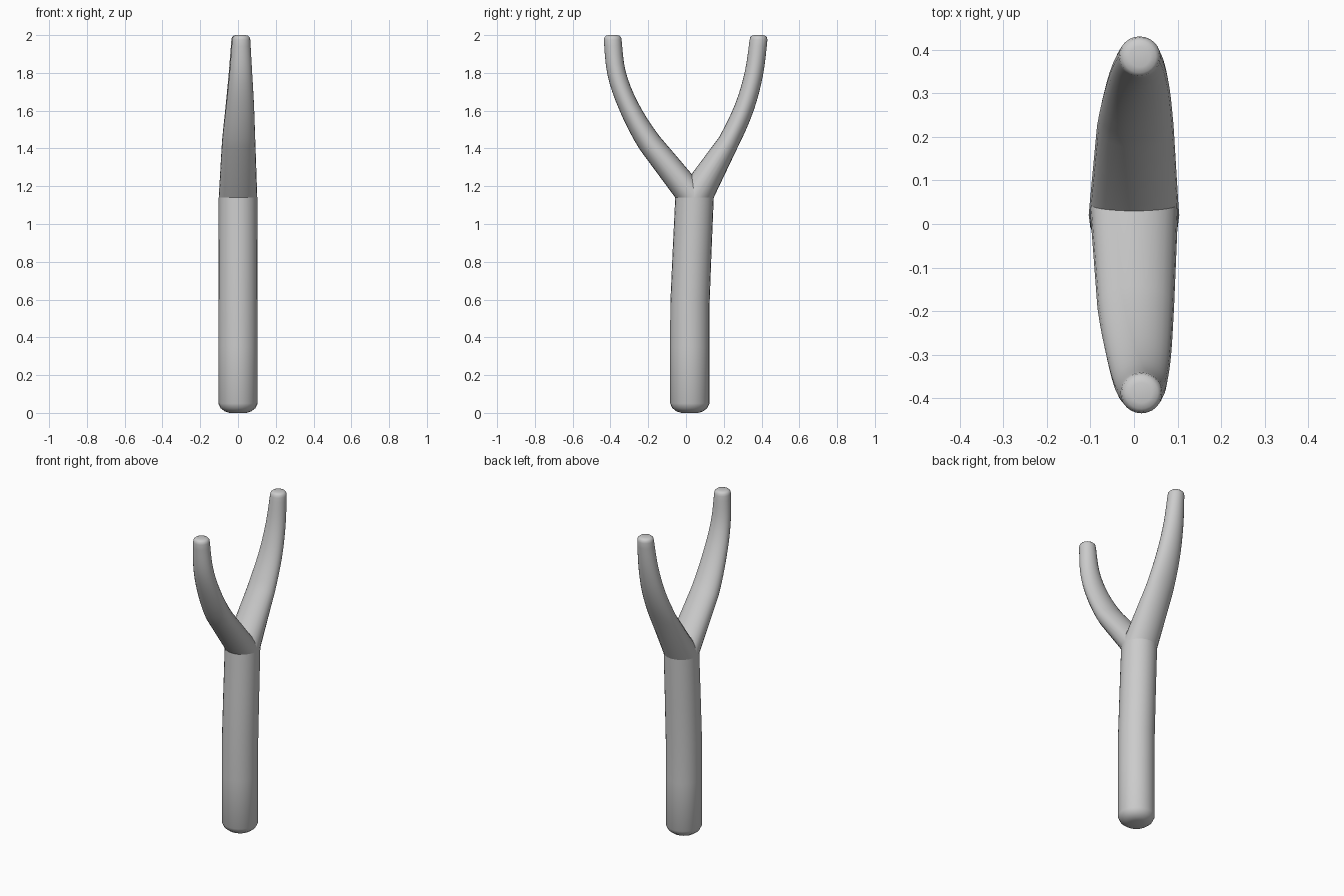
import bpy, bmesh, math
from mathutils import Vector

if "Cube" in bpy.data.objects:
    bpy.data.objects.remove(bpy.data.objects["Cube"])

N = 24
ANG = [2 * math.pi * i / N for i in range(N)]
FORK_Z, FORK_Y, R = 1.14, 0.045, 0.102


def loft(name, rings, caps):
    """Skin a list of rings and close the chosen ends."""
    bm = bmesh.new()
    vs = [[bm.verts.new(p) for p in r] for r in rings]
    for a, b in zip(vs, vs[1:]):
        for i in range(N):
            j = (i + 1) % N
            bm.faces.new((a[i], a[j], b[j], b[i]))
    for c in caps:
        bm.faces.new(vs[c])
    bmesh.ops.recalc_face_normals(bm, faces=bm.faces)
    me = bpy.data.meshes.new(name)
    bm.to_mesh(me)
    bm.free()
    ob = bpy.data.objects.new(name, me)
    bpy.context.collection.objects.link(ob)
    bpy.ops.object.select_all(action='DESELECT')
    ob.select_set(True)
    bpy.context.view_layer.objects.active = ob
    bpy.ops.object.shade_smooth_by_angle(angle=math.radians(35))
    return ob


def catmull(p, t):
    """Smooth interpolation through tuples of values, t in 0..len-1."""
    i = min(int(t), len(p) - 2)
    f = t - i
    q = [Vector(p[min(max(k, 0), len(p) - 1)]) for k in range(i - 1, i + 3)]
    return 0.5 * (2 * q[1] + (q[2] - q[0]) * f
                  + (2 * q[0] - 5 * q[1] + 4 * q[2] - q[3]) * f * f
                  + (3 * q[1] - q[0] - 3 * q[2] + q[3]) * f ** 3)


# Handle: slightly bent pole with a rounded foot (y, z, radius)
profile = [(0.02, 0, 0.045), (0.02, 0.008, 0.07), (0.02, 0.025, 0.092), (0.02, 0.05, 0.104),
           (0.02, 0.35, 0.104), (0.021, 0.58, 0.104), (0.032, 0.85, 0.103), (FORK_Y, FORK_Z, R)]
loft("handle", [[(r * math.cos(a), y + r * math.sin(a), z) for a in ANG]
                for y, z, r in profile], (0,))


def prong(name, s, path):
    """Path rows: y, z, x centre, x radius, in-plane radius."""
    # Base: outer half follows the handle rim, inner half arches up the crotch
    base = []
    for a in ANG:
        c, d = math.cos(a), math.sin(a)
        if d >= 0:
            base.append((R * c, FORK_Y + s * R * d, FORK_Z))
        else:
            base.append((R * c, FORK_Y + 0.015 * d, FORK_Z - 0.125 * d))
    rings = [base]
    pts = [Vector(p) for p in path]
    steps = 4 * (len(path) - 1)
    rows = [catmull(path_v, k / 4) for path_v in [[list(p) for p in pts]] for k in range(4, steps + 1)]
    for k, row in enumerate(rows):
        y, z, xc, rx, rn = row
        lo, hi = rows[max(k - 1, 0)], rows[min(k + 1, len(rows) - 1)]
        ty, tz = hi[0] - lo[0], hi[1] - lo[1]
        if k == len(rows) - 1:
            ty, tz = 0, 1
        ln = math.hypot(ty, tz)
        ny, nz = s * tz / ln, -s * ty / ln
        rings.append([(xc + rx * math.cos(a), y + ny * rn * math.sin(a),
                       z + nz * rn * math.sin(a)) for a in ANG])
    # Rounded tip
    y, z, xc, rx, rn = rows[-1]
    for sc, h in ((0.94, 0.55), (0.78, 0.85), (0.5, 1.0)):
        rings.append([(xc + sc * rx * math.cos(a), y + s * sc * rn * math.sin(a),
                       z + h * (2.0 - z)) for a in ANG])
    loft(name, rings, (-1,))


prong("prong_left", -1, [
    (-0.013, 1.20, 0.0, 0.102, 0.075), (-0.193, 1.43, 0.004, 0.088, 0.063),
    (-0.304, 1.624, 0.011, 0.074, 0.053), (-0.368, 1.80, 0.015, 0.060, 0.049),
    (-0.388, 1.975, 0.017, 0.048, 0.047)])
prong("prong_right", 1, [
    (0.093, 1.20, 0.0, 0.102, 0.060), (0.225, 1.434, 0.003, 0.088, 0.056),
    (0.310, 1.62, 0.008, 0.074, 0.052), (0.360, 1.80, 0.011, 0.060, 0.049),
    (0.384, 1.975, 0.013, 0.048, 0.047)])
